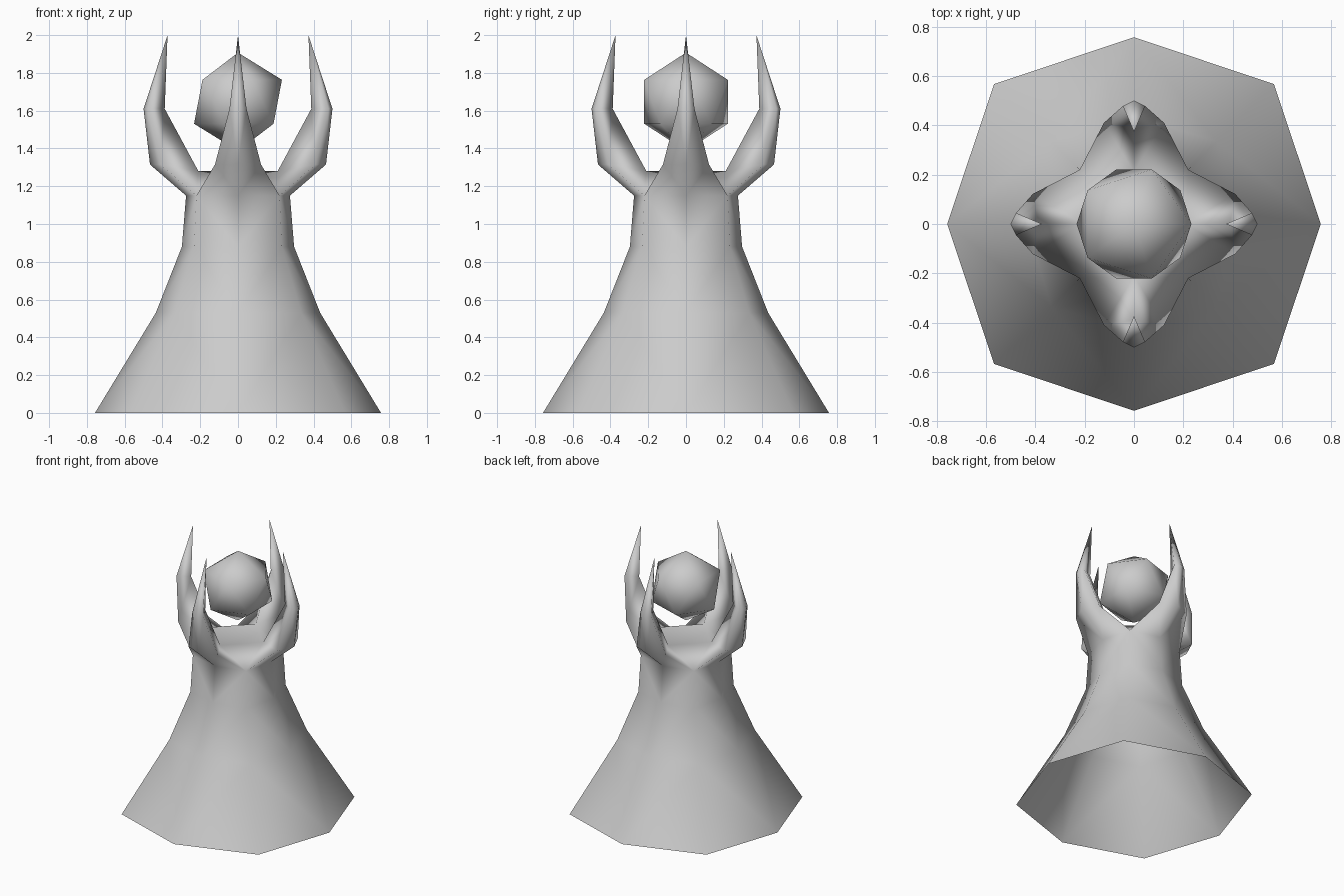
import bpy, bmesh, math
from mathutils import Matrix, Vector

if "Cube" in bpy.data.objects:
    bpy.data.objects.remove(bpy.data.objects["Cube"])


def smooth(bm, name):
    mesh = bpy.data.meshes.new(name)
    bm.to_mesh(mesh)
    bm.free()
    for p in mesh.polygons:
        p.use_smooth = True
    ob = bpy.data.objects.new(name, mesh)
    bpy.context.collection.objects.link(ob)
    return ob


bm = bmesh.new()


def face(pts, rot):
    bm.faces.new([bm.verts.new(rot @ Vector(p)) for p in pts])


# Flared stand rings: (z, radius on the axes, x = y on the diagonals)
rings = [(0, 0.757, 0.567), (0.53, 0.435, 0.335), (0.88, 0.297, 0.232), (1.15, 0.275, 0.22)]

# Claw points (radial, sideways, height), shown for one half
O0, O1, O2 = (0.275, 0, 1.15), (0.466, 0, 1.315), (0.5, 0, 1.61)   # outer ridge
I0, I2, tip = (0.21, 0, 1.28), (0.388, 0, 1.61), (0.373, 0, 2.0)   # inner ridge
D, S1, S2 = (0.22, 0.22, 1.15), (0.41, 0.122, 1.315), (0.478, 0.045, 1.61)  # side

for q in range(4):
    turn = Matrix.Rotation(q * math.pi / 2, 3, 'Z')
    for side in (1, -1):
        rot = turn @ Matrix.Diagonal((1, side, 1))
        # stand wall
        for (z0, a0, d0), (z1, a1, d1) in zip(rings, rings[1:]):
            face([(a0, 0, z0), (d0, d0, z0), (d1, d1, z1), (a1, 0, z1)], rot)
        # claw, outside then inside
        face([O0, D, S1, O1], rot)
        face([O1, S1, S2, O2], rot)
        face([O2, S2, tip], rot)
        face([D, I0, S1], rot)
        face([S1, I0, I2, S2], rot)
        face([S2, I2, tip], rot)
    # notch between neighbouring claws
    face([I0, D, (0, 0.21, 1.28)], turn)

# Flat seat between the claws
face([(0.21, 0, 1.28), (0, 0.21, 1.28), (-0.21, 0, 1.28), (0, -0.21, 1.28)], Matrix.Identity(3))

bmesh.ops.remove_doubles(bm, verts=bm.verts, dist=0.001)
bmesh.ops.recalc_face_normals(bm, faces=bm.faces)
smooth(bm, "clawed_stand")

# Orb held above the seat
bm = bmesh.new()
bmesh.ops.create_icosphere(bm, subdivisions=1, radius=0.26,
                           matrix=Matrix.Translation((0, 0, 1.647)))
smooth(bm, "orb")
